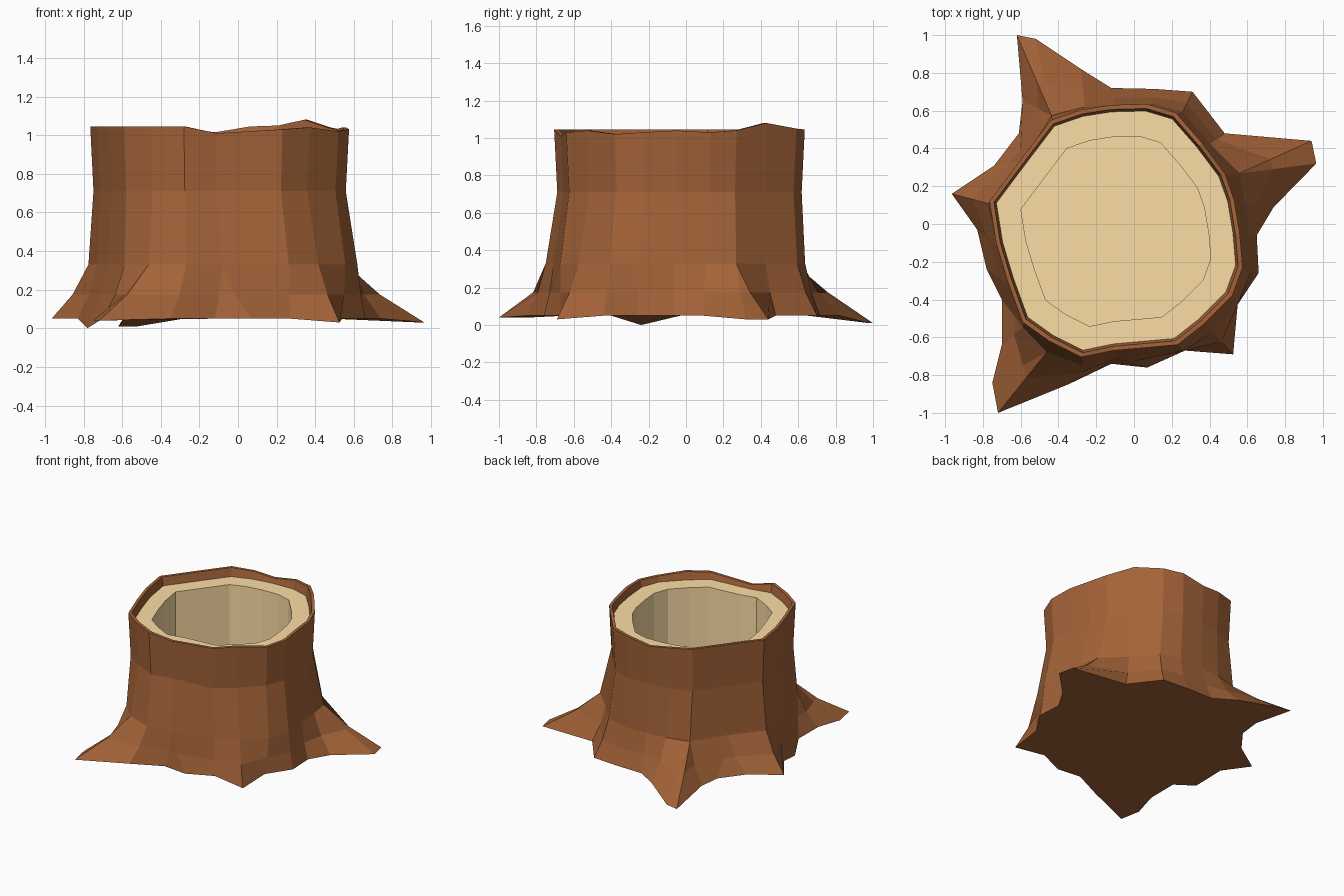
import bpy, bmesh

if "Cube" in bpy.data.objects:
    bpy.data.objects.remove(bpy.data.objects["Cube"])

C = (-0.10, -0.03)  # trunk axis
FLOOR = 0.48        # floor height of the hollow
CUT = 0.98          # height of the cut face

# rim outline, counter-clockwise, with heights
RIM = [(.575, -.23, 1.03), (.56, -.05, 1.04), (.53, .13, 1.03), (.48, .27, 1.04),
       (.36, .43, 1.08), (.22, .59, 1.05), (.07, .635, 1.045), (-.12, .63, 1.015),
       (-.28, .605, 1.035), (-.44, .55, 1.045), (-.60, .34, 1.045), (-.765, .12, 1.045),
       (-.73, -.10, 1.045), (-.67, -.30, 1.045), (-.59, -.52, 1.045), (-.45, -.62, 1.045),
       (-.28, -.705, 1.045), (-.11, -.67, 1.01), (.23, -.64, 1.03), (.37, -.53, 1.04),
       (.52, -.38, 1.02)]

# ground outline with the root tips
BASE = [(.65, -.06), (.74, .09), (.965, .32), (.94, .44), (.48, .48), (.31, .70),
        (.11, .715), (-.12, .72), (-.28, .82), (-.52, .98), (-.62, 1.0), (-.59, .65),
        (-.61, .48), (-.74, .31), (-.965, .16), (-.83, -.03), (-.78, -.24), (-.70, -.40),
        (-.70, -.64), (-.75, -.84), (-.72, -1.0), (-.35, -.85), (-.12, -.74), (.07, -.76),
        (.27, -.67), (.525, -.69), (.54, -.44), (.66, -.26)]
LOW = {2: .03, 3: .03, 9: .01, 10: .01, 16: 0, 20: .04, 19: .04, 25: .03}

# trunk column that each ground point runs up into
COLUMN = [1, 2, 3, 3, 4, 5, 6, 7, 8, 9, 9, 9, 10, 10, 11, 12, 13, 14, 14, 15, 15,
          16, 17, 17, 18, 19, 20, 0]


def ring(bm, scale, z=None, dx=0.0, dy=0.0):
    """Scaled copy of the rim outline, flat at z or following the rim."""
    return [bm.verts.new((C[0] + dx + (x - C[0]) * scale, C[1] + dy + (y - C[1]) * scale,
                          h if z is None else z)) for x, y, h in RIM]


def bridge(bm, a, b):
    """Faces between two loops; repeated vertices collapse to triangles."""
    n = len(a)
    for i in range(n):
        j = (i + 1) % n
        quad = list(dict.fromkeys((a[i], a[j], b[j], b[i])))
        if len(quad) > 2:
            bm.faces.new(quad)


def finish(bm, name, color):
    me = bpy.data.meshes.new(name)
    bm.to_mesh(me)
    bm.free()
    mat = bpy.data.materials.new(name + "_colour")
    mat.diffuse_color = (*color, 1)
    mat.use_nodes = True
    mat.node_tree.nodes["Principled BSDF"].inputs["Base Color"].default_value = mat.diffuse_color
    me.materials.append(mat)
    ob = bpy.data.objects.new(name, me)
    bpy.context.collection.objects.link(ob)


# bark: underside, flared roots, trunk and rim
bm = bmesh.new()
base = [bm.verts.new((x, y, LOW.get(i, .05))) for i, (x, y) in enumerate(BASE)]
shoulder = ring(bm, 1.02, .33, .025, -.02)
for k, v in enumerate(shoulder):  # lean the trunk foot towards its roots
    pts = [b.co for b, c in zip(base, COLUMN) if c == k]
    for axis in (0, 1):
        v.co[axis] += .1 * (sum(p[axis] for p in pts) / len(pts) - v.co[axis])
columns = [shoulder[c] for c in COLUMN]
knee = []
for b, s in zip(base, columns):
    p = s.co.lerp(b.co, .43)
    p.z = .175
    knee.append(bm.verts.new(p))
bm.faces.new(base[::-1])
bridge(bm, base, knee)
bridge(bm, knee, columns)
loops = [shoulder, ring(bm, .975, .71), ring(bm, 1), ring(bm, .965), ring(bm, .945, CUT)]
for lower, upper in zip(loops, loops[1:]):
    bridge(bm, lower, upper)
finish(bm, "bark", (.37, .125, .04))

# wood: cut face, hollow wall and hollow floor
bm = bmesh.new()
loops = [ring(bm, .945, CUT), ring(bm, .75, CUT, 0, -.005), ring(bm, .75, FLOOR, 0, -.005)]
for outer, inner in zip(loops, loops[1:]):
    bridge(bm, outer, inner)
bm.faces.new(loops[-1])
finish(bm, "wood", (.98, .73, .38))
